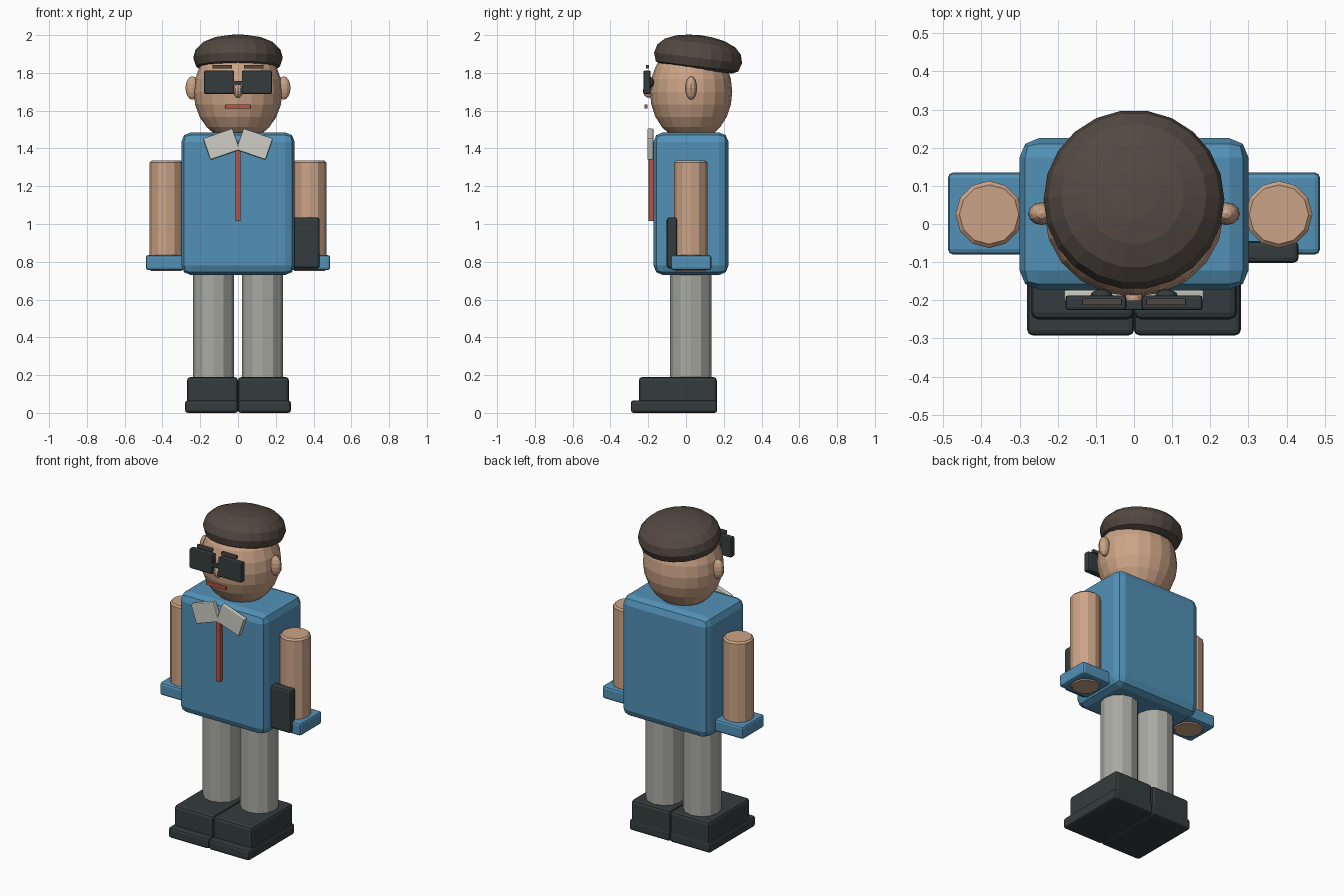
import bpy, bmesh, math
from mathutils import Matrix, Vector

if "Cube" in bpy.data.objects:
    bpy.data.objects.remove(bpy.data.objects["Cube"])


def material(name, rgb):
    m = bpy.data.materials.new(name)
    m.diffuse_color = (*rgb, 1)
    m.use_nodes = True
    m.node_tree.nodes["Principled BSDF"].inputs["Base Color"].default_value = m.diffuse_color
    return m


SKIN = material("skin", (0.60, 0.37, 0.24))
BLUE = material("shirt blue", (0.085, 0.285, 0.47))
GREY = material("trouser grey", (0.40, 0.40, 0.37))
DARK = material("charcoal", (0.035, 0.046, 0.047))
HAIR = material("hair brown", (0.085, 0.066, 0.052))
PALE = material("collar white", (0.62, 0.62, 0.56))
RED = material("red", (0.50, 0.09, 0.06))


def finish(name, bm, mat, bevel=0, segments=2, loc=(0, 0, 0), rot=(0, 0, 0)):
    bmesh.ops.recalc_face_normals(bm, faces=bm.faces)
    me = bpy.data.meshes.new(name)
    bm.to_mesh(me)
    bm.free()
    me.materials.append(mat)
    ob = bpy.data.objects.new(name, me)
    ob.location, ob.rotation_euler = loc, rot
    bpy.context.collection.objects.link(ob)
    if bevel:
        b = ob.modifiers.new("bevel", 'BEVEL')
        b.width, b.segments = bevel, segments
        b.limit_method, b.angle_limit = 'ANGLE', math.radians(50)
    return ob


def box(name, mat, x, y, z, bevel=0.012, tilt=0):
    """Box from (min, max) ranges, tilted about its own y axis."""
    centre = [(a + b) / 2 for a, b in (x, y, z)]
    size = [b - a for a, b in (x, y, z)]
    bm = bmesh.new()
    bmesh.ops.create_cube(bm, size=1, matrix=Matrix.Diagonal((*size, 1)))
    return finish(name, bm, mat, bevel, 2, centre, (0, tilt, 0))


def ball(name, mat, centre, radii, u=20, v=12):
    bm = bmesh.new()
    bmesh.ops.create_uvsphere(bm, u_segments=u, v_segments=v, radius=1,
                              matrix=Matrix.Diagonal((*radii, 1)))
    return finish(name, bm, mat, loc=centre)


def tube(name, mat, x, y, r, z0, z1, sides=12, bevel=0.01):
    bm = bmesh.new()
    bmesh.ops.create_cone(bm, cap_ends=True, segments=sides, radius1=r,
                          radius2=r, depth=z1 - z0)
    return finish(name, bm, mat, bevel, 1, (x, y, (z0 + z1) / 2))


def lathe(name, mat, profile, sides, loc, rot):
    """Spin a (radius, height) profile around z."""
    bm = bmesh.new()
    pts = [bm.verts.new((r, 0, h)) for r, h in profile]
    edges = [bm.edges.new(p) for p in zip(pts, pts[1:])]
    bmesh.ops.spin(bm, geom=pts + edges, cent=(0, 0, 0), axis=(0, 0, 1),
                   angle=math.tau, steps=sides)
    bmesh.ops.remove_doubles(bm, verts=bm.verts, dist=1e-4)
    return finish(name, bm, mat, loc=loc, rot=rot)


def span(side, a, b):
    return tuple(sorted((side * a, side * b)))


# Torso and head
box("torso", BLUE, (-0.30, 0.30), (-0.172, 0.225), (0.73, 1.485), 0.05)
ball("head", SKIN, (0, 0.027, 1.70), (0.235, 0.218, 0.265))
ball("nose", SKIN, (0, -0.195, 1.705), (0.025, 0.033, 0.037), 10, 8)

# Hair cap, tilted back
lathe("hair", HAIR,
      [(0, -0.06), (0.19, -0.06), (0.222, -0.045), (0.237, 0), (0.225, 0.045),
       (0.19, 0.08), (0.13, 0.105), (0.065, 0.117), (0, 0.121)],
      22, (0, 0.064, 1.879), (math.radians(-7), 0, 0))

# Face details
box("mouth", RED, (-0.068, 0.068), (-0.22, -0.203), (1.612, 1.632), 0.002)
box("glasses_bridge", DARK, (-0.03, 0.03), (-0.225, -0.20), (1.738, 1.758), 0.004)

# Tie
box("tie", RED, (-0.014, 0.014), (-0.198, -0.172), (1.015, 1.42), 0.003)

for s, tag in ((1, "right"), (-1, "left")):
    # Ears, eyes, glasses and brows
    ball(tag + "_ear", SKIN, (s * 0.242, 0.027, 1.72), (0.036, 0.03, 0.062), 12, 8)
    ball(tag + "_eye", DARK, (s * 0.085, -0.19, 1.75), (0.03, 0.02, 0.03), 12, 8)
    box(tag + "_lens", DARK, span(s, 0.02, 0.18), (-0.226, -0.187), (1.688, 1.812), 0.008)
    box(tag + "_brow", HAIR, span(s, 0.032, 0.136), (-0.213, -0.195), (1.822, 1.842), 0.002)
    # Collar wing
    box(tag + "_collar", PALE, span(s, 0.005, 0.17), (-0.205, -0.172),
        (1.363, 1.483), 0.006, s * math.radians(19))
    # Arm and cuff
    tube(tag + "_arm", SKIN, s * 0.38, 0.025, 0.088, 0.75, 1.335)
    box(tag + "_cuff", BLUE, span(s, 0.27, 0.488), (-0.08, 0.135), (0.756, 0.836), 0.014)
    # Leg and shoe
    tube(tag + "_leg", GREY, s * 0.13, 0.025, 0.109, 0.16, 0.76)
    box(tag + "_shoe", DARK, span(s, 0, 0.27), (-0.25, 0.163), (0.02, 0.19), 0.018)
    box(tag + "_sole", DARK, span(s, 0, 0.28), (-0.292, 0.165), (0, 0.066), 0.014)

# Book held under one arm
box("book", DARK, (0.28, 0.432), (-0.102, -0.045), (0.765, 1.035), 0.014)
